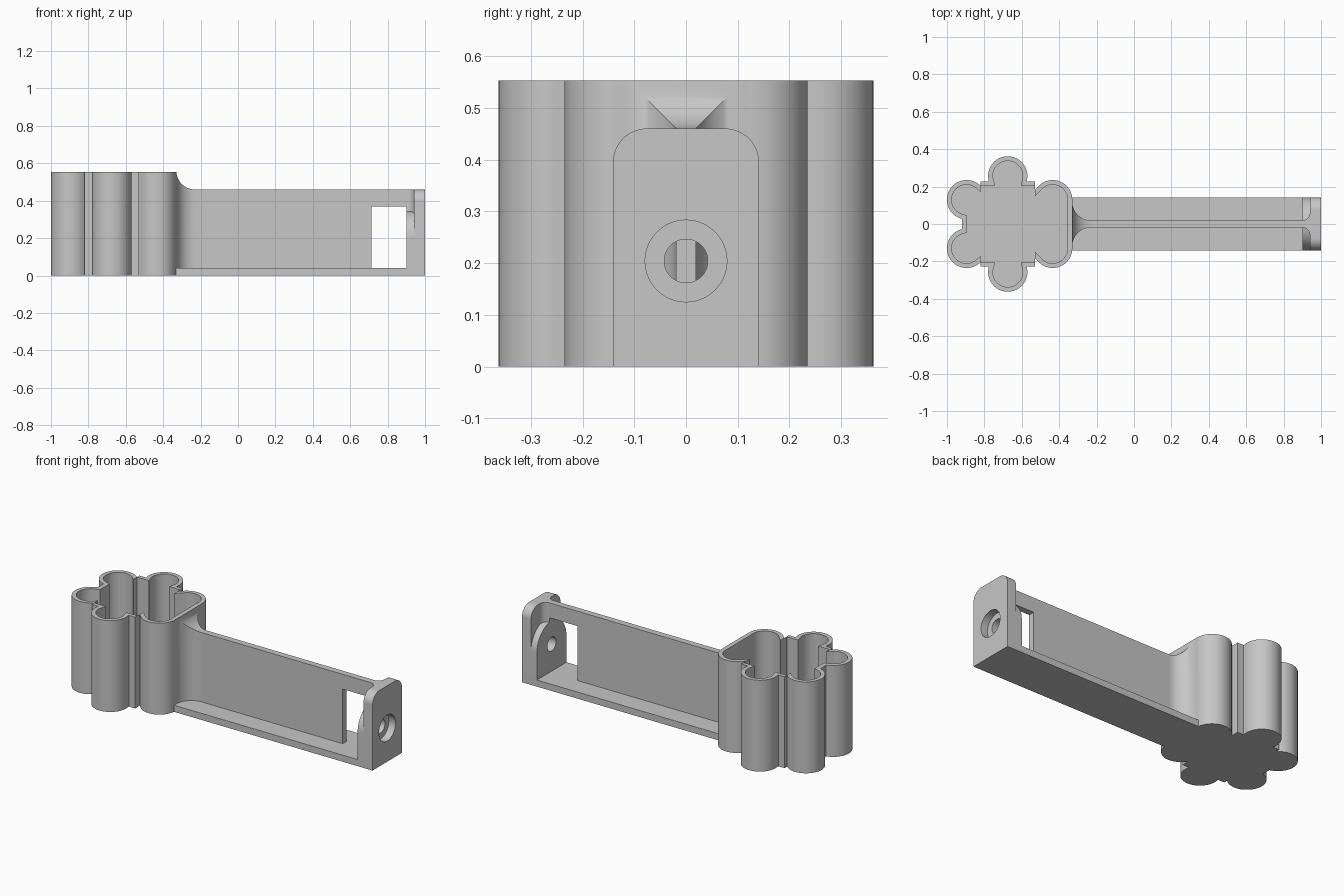
import bpy, bmesh
from math import sin, cos, pi, sqrt, radians
from mathutils import Vector, Matrix

if "Cube" in bpy.data.objects:
    bpy.data.objects.remove(bpy.data.objects["Cube"], do_unlink=True)

GREY = (0.57, 0.57, 0.57, 1)
mat = bpy.data.materials.new("light grey plastic")
mat.use_nodes = True
mat.diffuse_color = GREY
mat.node_tree.nodes["Principled BSDF"].inputs["Base Color"].default_value = GREY


def finish(name, bm):
    """Turn a bmesh into a named object with smooth curves and sharp edges."""
    bmesh.ops.recalc_face_normals(bm, faces=bm.faces)
    me = bpy.data.meshes.new(name)
    bm.to_mesh(me)
    bm.free()
    me.materials.append(mat)
    me.shade_smooth()
    me.set_sharp_from_angle(angle=radians(30))
    ob = bpy.data.objects.new(name, me)
    bpy.context.collection.objects.link(ob)
    return ob


def prism(name, profile, axis, lo, hi):
    """Extrude a 2D outline along x, y or z between lo and hi."""
    def place(p, t):
        u, v = p
        return {"x": (t, u, v), "y": (u, t, v), "z": (u, v, t)}[axis]
    bm = bmesh.new()
    base = bm.faces.new([bm.verts.new(place(p, lo)) for p in profile])
    ext = bmesh.ops.extrude_face_region(bm, geom=[base])
    moved = [g for g in ext["geom"] if isinstance(g, bmesh.types.BMVert)]
    bmesh.ops.translate(bm, verts=moved, vec=Vector(place((0, 0), hi - lo)))
    return finish(name, bm)


def arc(cx, cy, r, a0, a1, n=16):
    steps = [radians(a0 + (a1 - a0) * i / n) for i in range(n + 1)]
    return [(cx + r * cos(a), cy + r * sin(a)) for a in steps]


def disc(cx, cy, r):
    return arc(cx, cy, r, 0, 360, 64)[:-1]


def cut(ob, *cutters):
    """Subtract cutters, bake the result and drop the cutters."""
    for c in cutters:
        c.hide_render = True
        m = ob.modifiers.new("cut", "BOOLEAN")
        m.object, m.operation, m.solver = c, "DIFFERENCE", "EXACT"
    dg = bpy.context.evaluated_depsgraph_get()
    me = bpy.data.meshes.new_from_object(ob.evaluated_get(dg))
    ob.modifiers.clear()
    ob.data = me
    me.shade_smooth()
    me.set_sharp_from_angle(angle=radians(30))
    for c in cutters:
        bpy.data.objects.remove(c, do_unlink=True)


# Flower-shaped cup: outline is the farthest reach of lobes and body boxes
CENTRE = -0.665
LOBES = [(x, s * y) for x, y in ((-0.895, 0.13), (-0.675, 0.257), (-0.435, 0.13))
         for s in (1, -1)]


def reach(a, lobe_r, boxes):
    dx, dy = cos(a), sin(a)
    best = 0
    for lx, ly in LOBES:
        px = lx - CENTRE
        along, off = px * dx + ly * dy, px * dy - ly * dx
        if along > 0 and abs(off) < lobe_r:
            best = max(best, along + sqrt(lobe_r ** 2 - off ** 2))
    for x0, x1, hy in boxes:
        tx = ((x1 if dx > 0 else x0) - CENTRE) / dx if abs(dx) > 1e-6 else 9
        ty = hy / abs(dy) if abs(dy) > 1e-6 else 9
        best = max(best, min(tx, ty))
    return CENTRE + best * dx, best * dy


def ring(bm, lobe_r, boxes, z, n=600):
    return [bm.verts.new((*reach(2 * pi * i / n, lobe_r, boxes), z)) for i in range(n)]


OUTER = 0.105, [(-0.82, -0.53, 0.228), (-0.92, -0.33, 0.13)]
INNER = 0.08, [(-0.82, -0.53, 0.205), (-0.893, -0.357, 0.13)]
bm = bmesh.new()
rings = [ring(bm, *OUTER, 0), ring(bm, *OUTER, 0.553),
         ring(bm, *INNER, 0.553), ring(bm, *INNER, 0.04)]
for a, b in zip(rings, rings[1:]):
    for i in range(len(a)):
        j = (i + 1) % len(a)
        bm.faces.new((a[i], a[j], b[j], b[i]))
bm.faces.new(rings[0])
bm.faces.new(rings[-1])
finish("flower_cup", bm)

# Base strip and upright web with a window at the far end
prism("base_strip", [(-0.345, -0.141), (1, -0.141), (1, 0.141), (-0.345, 0.141)],
      "z", 0, 0.04)
prism("upright_web", [(-0.345, 0.01), (0.715, 0.01), (0.715, 0.37), (0.9, 0.37),
                      (0.9, 0.3), (0.95, 0.3), (0.95, 0.46), (-0.345, 0.46)],
      "y", -0.019, 0.019)

# Flared fillet joining web and cup, scooped at the top
side = [(-0.345, 0.119)] + arc(-0.23, 0.119, 0.1, 180, 270)
flare = prism("cup_fillet", side + [(x, -y) for x, y in reversed(side)], "z", 0.005, 0.553)
cut(flare, prism("scoop", disc(-0.23, 0.56, 0.1), "y", -0.3, 0.3))

# Small fillet joining web and end plate
side = arc(0.9, 0.059, 0.04, -90, 0) + [(0.95, 0.059)]
prism("end_fillet", side + [(x, -y) for x, y in reversed(side)], "z", 0.3, 0.46)

# End plate with rounded shoulders, and arched boss behind it
HOLE_Z = 0.204
shoulders = arc(0.076, 0.395, 0.065, 0, 90) + arc(-0.076, 0.395, 0.065, 90, 180)
plate = prism("end_plate", [(-0.141, 0), (0.141, 0)] + shoulders, "x", 0.94, 1)
cut(plate, prism("bore", disc(0, HOLE_Z, 0.042), "x", 0.8, 1.1),
    prism("counterbore", disc(0, HOLE_Z, 0.079), "x", 0.955, 1.1))
arch = arc(0, HOLE_Z, 0.141, 0, 180, 48)
boss = prism("arched_boss", [(-0.141, 0.01), (0.141, 0.01)] + arch, "x", 0.9, 0.94)
cut(boss, prism("bore", disc(0, HOLE_Z, 0.042), "x", 0.8, 1.1))
